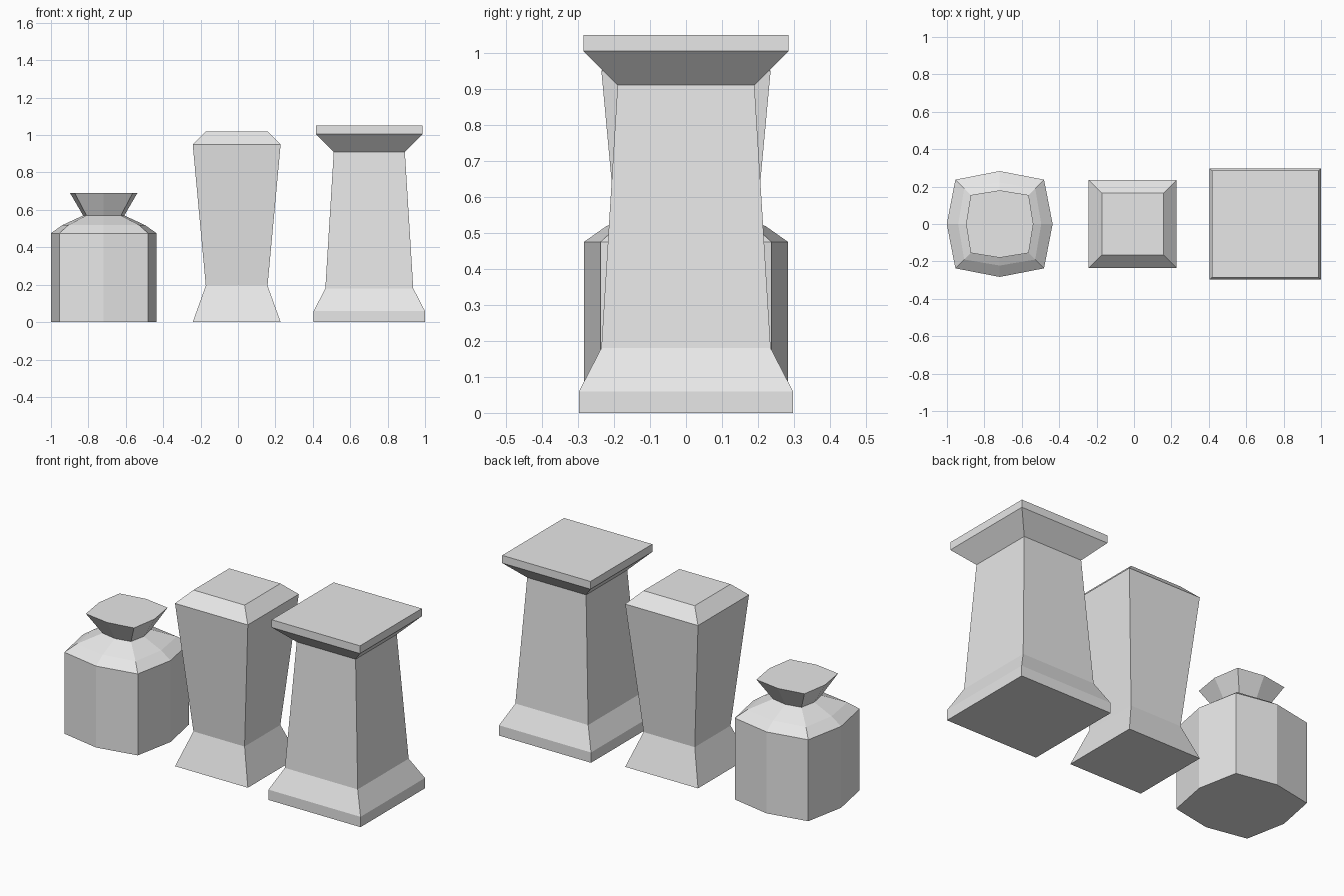
import bpy, bmesh

if "Cube" in bpy.data.objects:
    bpy.data.objects.remove(bpy.data.objects["Cube"])

grey = bpy.data.materials.new("plain_grey")
grey.diffuse_color = (0.8, 0.8, 0.8, 1)
grey.use_nodes = True
grey.node_tree.nodes["Principled BSDF"].inputs["Base Color"].default_value = grey.diffuse_color


def square(half):
    return [(-half, -half), (half, -half), (half, half), (-half, half)]


def bulged_square(corner, mid):
    # square with its side midpoints pushed outward: eight points
    return [(-corner, -corner), (0, -mid), (corner, -corner), (mid, 0),
            (corner, corner), (0, mid), (-corner, corner), (-mid, 0)]


def loft(name, x, sections):
    """Stack (z, outline) sections into one closed flat-shaded solid."""
    bm = bmesh.new()
    rings = [[bm.verts.new((px, py, z)) for px, py in pts] for z, pts in sections]
    n = len(rings[0])
    for low, high in zip(rings, rings[1:]):
        for i in range(n):
            j = (i + 1) % n
            bm.faces.new((low[i], low[j], high[j], high[i]))
    bm.faces.new(rings[0][::-1])
    bm.faces.new(rings[-1])
    mesh = bpy.data.meshes.new(name)
    bm.to_mesh(mesh)
    bm.free()
    mesh.materials.append(grey)
    obj = bpy.data.objects.new(name, mesh)
    obj.location.x = x
    bpy.context.collection.objects.link(obj)
    return obj


# Short jar: body, sloped shoulder, narrow neck, flared mouth
loft("jar", -0.718, [
    (0.0, bulged_square(0.237, 0.283)),
    (0.475, bulged_square(0.237, 0.283)),
    (0.518, bulged_square(0.19, 0.222)),
    (0.57, bulged_square(0.092, 0.11)),
    (0.69, bulged_square(0.155, 0.18)),
])

# Tall vase: spread foot, widening body, chamfered top
loft("tall_vase", -0.007, [
    (0.0, square(0.235)),
    (0.195, square(0.165)),
    (0.95, square(0.235)),
    (1.02, square(0.165)),
])

# Pedestal: plinth, tapering shaft, flared capital, flat slab
loft("pedestal", 0.702, [
    (0.0, square(0.297)),
    (0.06, square(0.297)),
    (0.18, square(0.235)),
    (0.91, square(0.19)),
    (1.005, square(0.285)),
    (1.05, square(0.285)),
])
